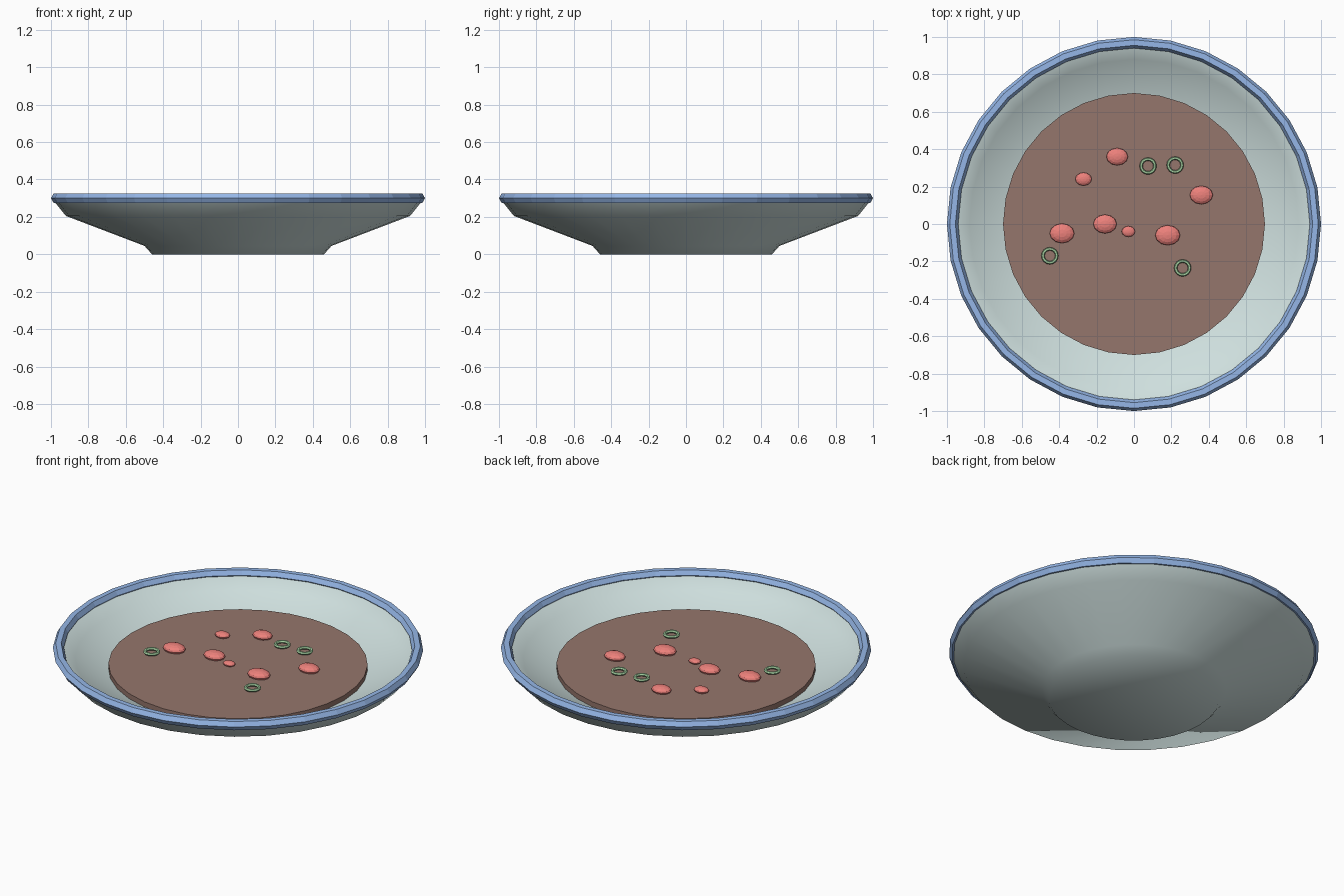
import bpy, bmesh, math

if "Cube" in bpy.data.objects:
    bpy.data.objects.remove(bpy.data.objects["Cube"])

SIDES = 32
SOUP_Z = 0.21


def material(name, rgb):
    m = bpy.data.materials.new(name)
    m.diffuse_color = (*rgb, 1)
    m.use_nodes = True
    m.node_tree.nodes["Principled BSDF"].inputs["Base Color"].default_value = m.diffuse_color
    return m


CERAMIC = material("ceramic", (0.62, 0.74, 0.73))
BLUE = material("blue_glaze", (0.30, 0.47, 0.80))
BROTH = material("broth", (0.30, 0.18, 0.15))
RED = material("red", (0.85, 0.22, 0.20))
GREEN = material("green", (0.40, 0.68, 0.38))


def finish(name, mat, smooth=None):
    ob = bpy.context.object
    ob.name = name
    ob.data.materials.append(mat)
    if smooth:
        bpy.ops.object.shade_smooth_by_angle(angle=math.radians(smooth))
    return ob


def lathe(name, profile, mat, smooth):
    """Spin a profile that starts and ends on the z axis."""
    bm = bmesh.new()
    verts = [bm.verts.new((r, 0, z)) for r, z in profile]
    edges = [bm.edges.new(p) for p in zip(verts, verts[1:])]
    bmesh.ops.spin(bm, geom=verts + edges, cent=(0, 0, 0), axis=(0, 0, 1),
                   angle=math.tau, steps=SIDES, use_duplicate=False)
    bmesh.ops.remove_doubles(bm, verts=bm.verts, dist=1e-4)
    bmesh.ops.recalc_face_normals(bm, faces=bm.faces)
    mesh = bpy.data.meshes.new(name)
    bm.to_mesh(mesh)
    bm.free()
    ob = bpy.data.objects.new(name, mesh)
    bpy.context.collection.objects.link(ob)
    bpy.ops.object.select_all(action='DESELECT')
    bpy.context.view_layer.objects.active = ob
    ob.select_set(True)
    return finish(name, mat, smooth)


# Shallow bowl: foot, outer wall, lip, inner wall, floor
lathe("bowl", [(0, 0), (0.46, 0), (0.50, 0.045), (0.92, 0.205), (0.995, 0.298),
               (0.95, 0.30), (0.88, 0.242), (0.70, 0.18), (0.46, 0.09), (0, 0.07)],
      CERAMIC, 60)

# Blue rim band
bpy.ops.mesh.primitive_torus_add(major_radius=0.97, minor_radius=0.03,
                                 major_segments=SIDES, minor_segments=6,
                                 location=(0, 0, 0.30))
finish("rim", BLUE)

# Soup surface
bpy.ops.mesh.primitive_cylinder_add(vertices=SIDES, radius=0.70, depth=0.04,
                                    location=(0, 0, SOUP_Z - 0.02))
finish("soup", BROTH, 30)

# Red chunks: x, y, radius
for i, (x, y, r) in enumerate([(-0.09, 0.36, 0.058), (-0.27, 0.24, 0.044),
                               (0.36, 0.155, 0.062), (-0.385, -0.05, 0.066),
                               (-0.155, 0, 0.063), (-0.03, -0.04, 0.036),
                               (0.18, -0.06, 0.067)]):
    bpy.ops.mesh.primitive_uv_sphere_add(segments=12, ring_count=8, radius=r,
                                         location=(x, y, SOUP_Z + 0.01))
    bpy.context.object.scale = (1, 0.8, 0.4)
    finish(f"red_chunk_{i + 1}", RED)

# Green onion rings
for i, (x, y) in enumerate([(0.075, 0.31), (0.22, 0.315), (-0.45, -0.17), (0.26, -0.235)]):
    bpy.ops.mesh.primitive_torus_add(major_radius=0.037, minor_radius=0.009,
                                     major_segments=16, minor_segments=6,
                                     location=(x, y, SOUP_Z + 0.018))
    finish(f"onion_ring_{i + 1}", GREEN)
